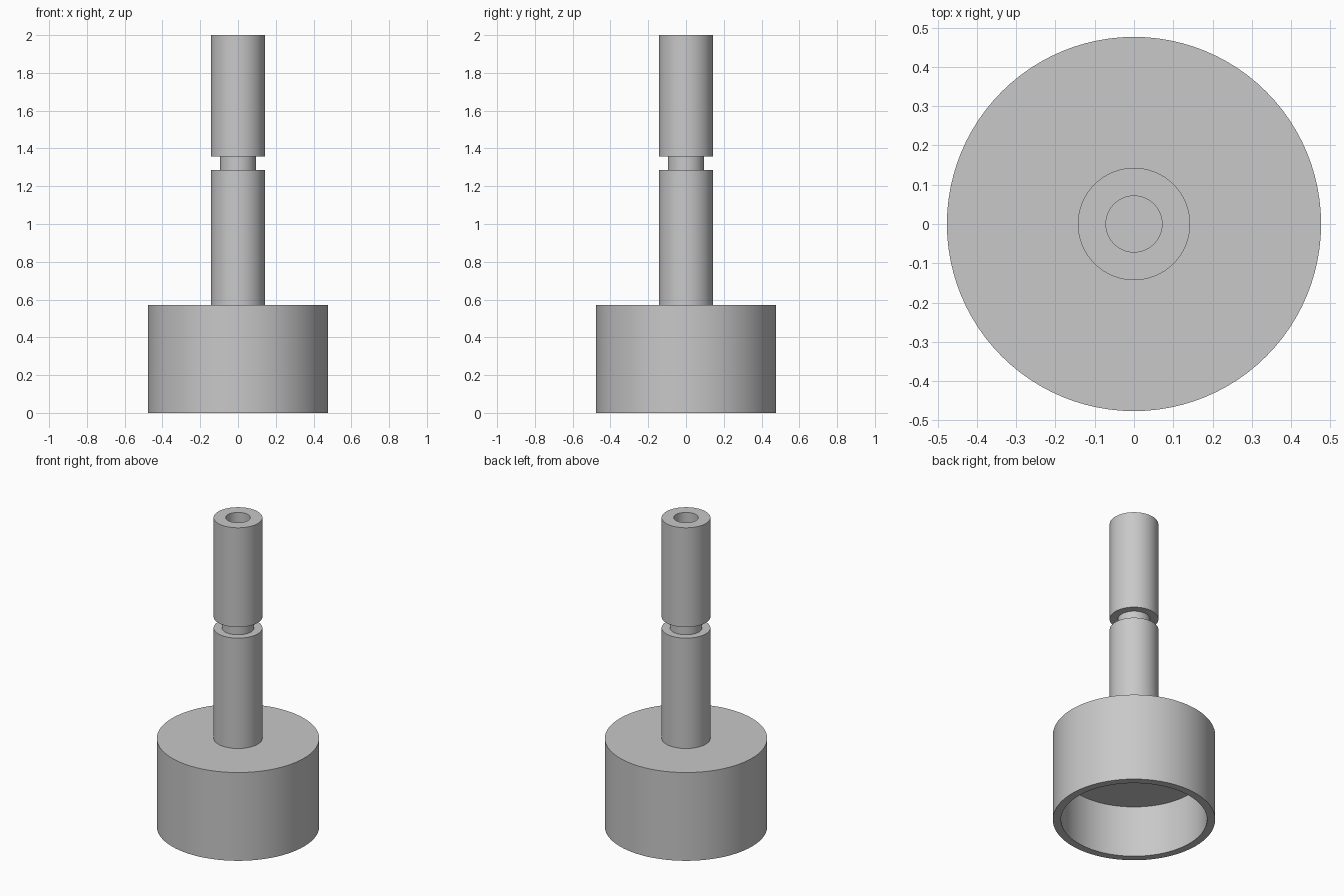
import bpy, bmesh, math

cube = bpy.data.objects.get("Cube")
if cube:
    bpy.data.objects.remove(cube, do_unlink=True)

UNIT = 2 / 84      # the part is 84 units tall
SIDES = 96

grey = bpy.data.materials.new("plain grey")
grey.use_nodes = True
colour = (0.58, 0.58, 0.58, 1)
grey.diffuse_color = colour
grey.node_tree.nodes["Principled BSDF"].inputs["Base Color"].default_value = colour


def lathe(name, profile):
    """Turn a (radius, height) profile, running from axis to axis, about z."""
    bm = bmesh.new()
    verts = [bm.verts.new((r * UNIT, 0, z * UNIT)) for r, z in profile]
    edges = [bm.edges.new(pair) for pair in zip(verts, verts[1:])]
    bmesh.ops.spin(bm, geom=verts + edges, cent=(0, 0, 0), axis=(0, 0, 1),
                   angle=math.tau, steps=SIDES, use_merge=True)
    bmesh.ops.remove_doubles(bm, verts=bm.verts, dist=1e-5)
    bmesh.ops.recalc_face_normals(bm, faces=bm.faces)
    mesh = bpy.data.meshes.new(name)
    bm.to_mesh(mesh)
    bm.free()
    mesh.materials.append(grey)
    obj = bpy.data.objects.new(name, mesh)
    bpy.context.collection.objects.link(obj)
    bpy.ops.object.select_all(action='DESELECT')
    obj.select_set(True)
    bpy.context.view_layer.objects.active = obj
    bpy.ops.object.shade_smooth_by_angle(angle=math.radians(30))
    return obj


# Cup base, hollow from below under a thick top plate
lathe("cup_base", [(0, 14), (18, 14), (18, 0), (20, 0), (20, 14), (20, 24), (0, 24)])

# Stem with a ring groove and a blind bore from the top
lathe("grooved_stem", [(0, 22), (6, 22), (6, 54), (4, 54), (4, 57),
                       (6, 57), (6, 84), (3, 84), (3, 24), (0, 24)])
